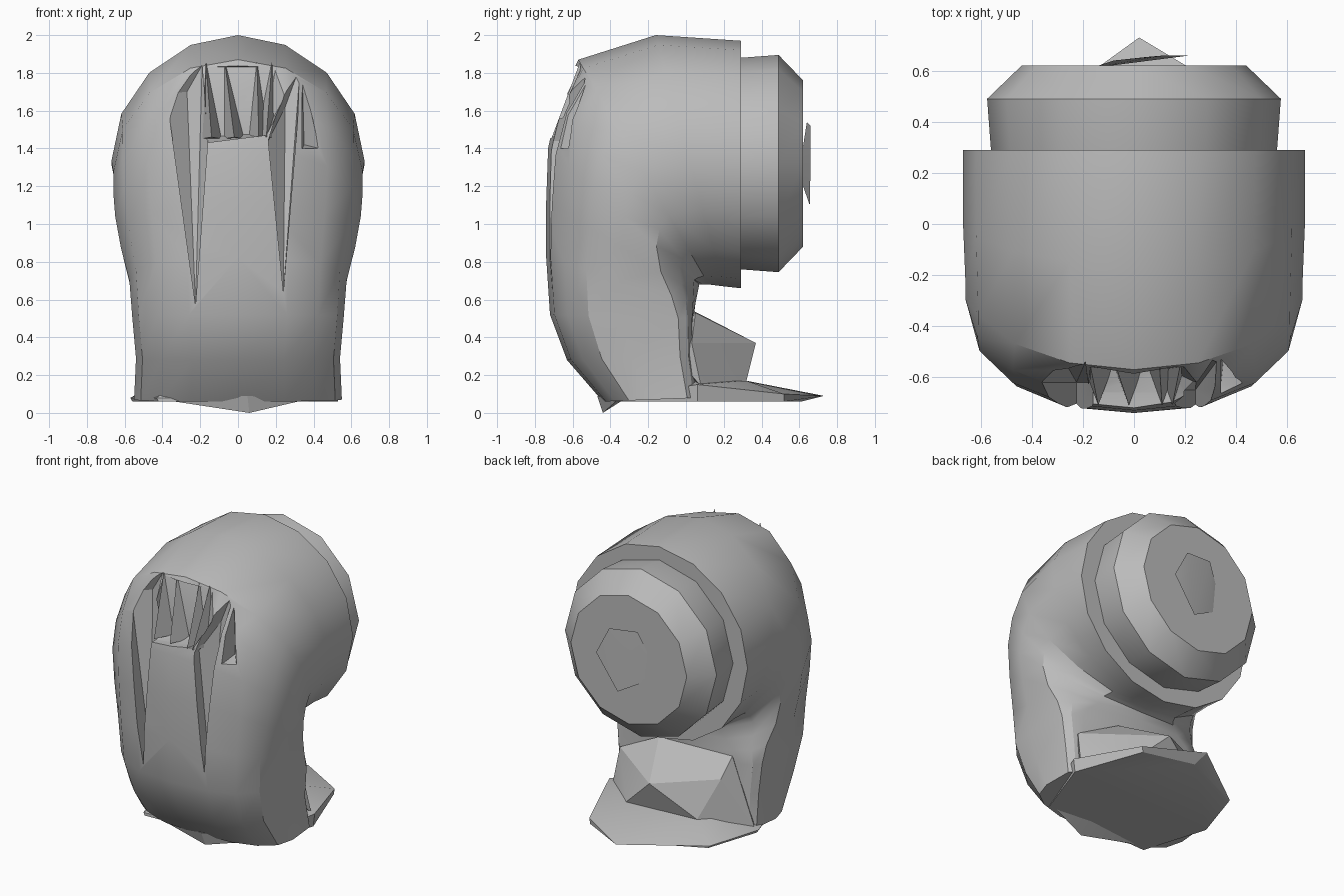
import bpy, bmesh, math
from mathutils import Vector

if "Cube" in bpy.data.objects:
    bpy.data.objects.remove(bpy.data.objects["Cube"])

grey = bpy.data.materials.new("plain grey")
grey.use_nodes = True
grey.diffuse_color = (0.5, 0.5, 0.5, 1)
grey.node_tree.nodes["Principled BSDF"].inputs["Base Color"].default_value = (0.5, 0.5, 0.5, 1)


def smooth(ob, angle):
    bpy.ops.object.select_all(action="DESELECT")
    ob.select_set(True)
    bpy.context.view_layer.objects.active = ob
    bpy.ops.object.shade_smooth_by_angle(angle=math.radians(angle))


def finish(name, bm, angle):
    bmesh.ops.recalc_face_normals(bm, faces=bm.faces)
    mesh = bpy.data.meshes.new(name)
    bm.to_mesh(mesh)
    bm.free()
    mesh.materials.append(grey)
    ob = bpy.data.objects.new(name, mesh)
    bpy.context.collection.objects.link(ob)
    smooth(ob, angle)
    return ob


def loft(name, rings, angle=35):
    bm = bmesh.new()
    loops = [[bm.verts.new(p) for p in ring] for ring in rings]
    n = len(loops[0])
    for a, b in zip(loops, loops[1:]):
        for i in range(n):
            j = (i + 1) % n
            bm.faces.new((a[i], a[j], b[j], b[i]))
    bm.faces.new(loops[0])
    bm.faces.new(loops[-1])
    return finish(name, bm, angle)


def hull(name, points, angle=20):
    bm = bmesh.new()
    for p in points:
        bm.verts.new(p)
    found = bmesh.ops.convex_hull(bm, input=bm.verts)
    bmesh.ops.delete(bm, geom=found["geom_interior"], context="VERTS")
    return finish(name, bm, angle)


def section(outer, inner, width, front_power, back_power, sides=16):
    """Rounded slice spanning outer to inner in the yz plane."""
    c = (Vector(outer) + Vector(inner)) / 2
    h = (Vector(outer) - Vector(inner)) / 2
    ring = []
    for i in range(sides):
        t = 2 * math.pi * i / sides
        power = front_power if math.cos(t) > 0 else back_power
        u = math.copysign(abs(math.cos(t)) ** (2 / power), math.cos(t))
        v = math.copysign(abs(math.sin(t)) ** (2 / power), math.sin(t))
        ring.append((width * v, c.x + h.x * u, c.y + h.y * u))
    return ring


# Bent body: column rising at the front and turning over to the back
body = loft("bent_body", [section(*s) for s in [
    ((-0.44, 0.06), (0.06, 0.08), 0.55, 2.4, 8),
    ((-0.63, 0.28), (0.04, 0.30), 0.54, 2.4, 8),
    ((-0.72, 0.52), (0.04, 0.50), 0.56, 2.5, 8),
    ((-0.74, 0.82), (0.05, 0.58), 0.575, 2.5, 5),
    ((-0.74, 1.12), (0.06, 0.63), 0.62, 2.3, 2.9),
    ((-0.73, 1.40), (0.07, 0.68), 0.65, 2.2, 2.3),
    ((-0.68, 1.65), (0.09, 0.68), 0.66, 2.1, 2.1),
    ((-0.57, 1.87), (0.12, 0.68), 0.66, 2, 2),
    ((-0.16, 2.00), (0.20, 0.67), 0.67, 1.95, 2),
    ((0.29, 1.97), (0.29, 0.66), 0.67, 2, 2),
]])


# Front hollow and tapering grooves
def cutter(outline, front, back):
    points = [(x, y, z) for x, z in outline for y in (-0.9, front)] + back
    return hull("groove_cutter", points)


cutters = [
    cutter([(-0.17, 1.43), (0.15, 1.47), (0.32, 1.80), (0.20, 1.84), (-0.06, 1.86), (-0.19, 1.84)], -0.66,
           [(-0.16, -0.57, 1.46), (0.14, -0.57, 1.48), (0.2, -0.56, 1.83), (-0.17, -0.56, 1.83)]),
    cutter([(-0.225, 0.57), (-0.38, 1.69), (-0.16, 1.44), (-0.19, 1.84)], -0.62,
           [(-0.27, -0.54, 1.70), (-0.19, -0.54, 1.84)]),
    cutter([(0.24, 0.64), (0.16, 1.44), (0.22, 1.64), (0.34, 1.84)], -0.65,
           [(0.25, -0.54, 1.62), (0.33, -0.53, 1.84)]),
    cutter([(0.34, 1.40), (0.43, 1.40), (0.34, 1.83)], -0.63,
           [(0.35, -0.53, 1.42), (0.34, -0.53, 1.80)]),
]
for c in cutters:
    m = body.modifiers.new("groove", "BOOLEAN")
    m.operation, m.solver, m.object = "DIFFERENCE", "EXACT", c
    bpy.ops.object.select_all(action="DESELECT")
    body.select_set(True)
    bpy.context.view_layer.objects.active = body
    bpy.ops.object.modifier_apply(modifier=m.name)
    bpy.data.objects.remove(c)
smooth(body, 30)

# Thin ridges standing in the hollow
for i, (foot, tip) in enumerate([(-0.14, -0.17), (-0.02, -0.07), (0.11, 0.10), (0.15, 0.18)]):
    hull(f"hollow_ridge_{i + 1}", [
        (foot, -0.71, 1.46), (foot - 0.06, -0.55, 1.45), (foot + 0.06, -0.55, 1.45), (tip, -0.56, 1.86)])


# Faceted drum on the back end
def circle(y, r, sides=12):
    return [(r * math.cos(t), y, 1.32 + r * math.sin(t))
            for t in (2 * math.pi * i / sides for i in range(sides))]


loft("back_drum", [circle(0.25, 0.55), circle(0.29, 0.56), circle(0.49, 0.575), circle(0.62, 0.44)])

# Small tilted cap in the middle of the drum
hull("drum_cap", [(-0.17, 0.61, 1.35), (0.22, 0.66, 1.33), (0.12, 0.66, 1.52), (-0.08, 0.64, 1.54),
                  (-0.12, 0.62, 1.20), (0.06, 0.655, 1.10)])

# Flared sole with a pointed back, rising towards the column
sole = [(-0.43, -0.41, 0.08), (0.38, -0.38, 0.08), (0.54, 0.06, 0.15), (0.37, 0.52, 0.10),
        (0.02, 0.73, 0.09), (-0.45, 0.39, 0.075), (-0.57, 0.03, 0.08)]
loft("sole", [[(x * 0.98, min(y, 0.61), 0.06) for x, y, z in sole],
              sole,
              [(x * 0.7, min(y * 0.8, 0.32), 0.17) for x, y, z in sole]], 25)

# Heel block sloping from the column down to the sole
hull("heel_block", [
    (-0.37, 0.15, 0.42), (-0.38, 0.04, 0.54), (0.17, 0.05, 0.53), (0.48, 0.03, 0.37), (0.02, 0.37, 0.37),
    (0.23, 0.32, 0.17), (-0.28, 0.28, 0.17), (-0.54, 0.03, 0.09), (0.50, 0.08, 0.14),
    (-0.40, -0.10, 0.30), (0.40, -0.10, 0.35)])

# Little point under the front edge
hull("toe_point", [(-0.40, -0.38, 0.07), (0.36, -0.36, 0.07), (0.06, -0.44, 0.0), (0.05, -0.47, 0.09),
                   (0.05, -0.33, 0.07)])
